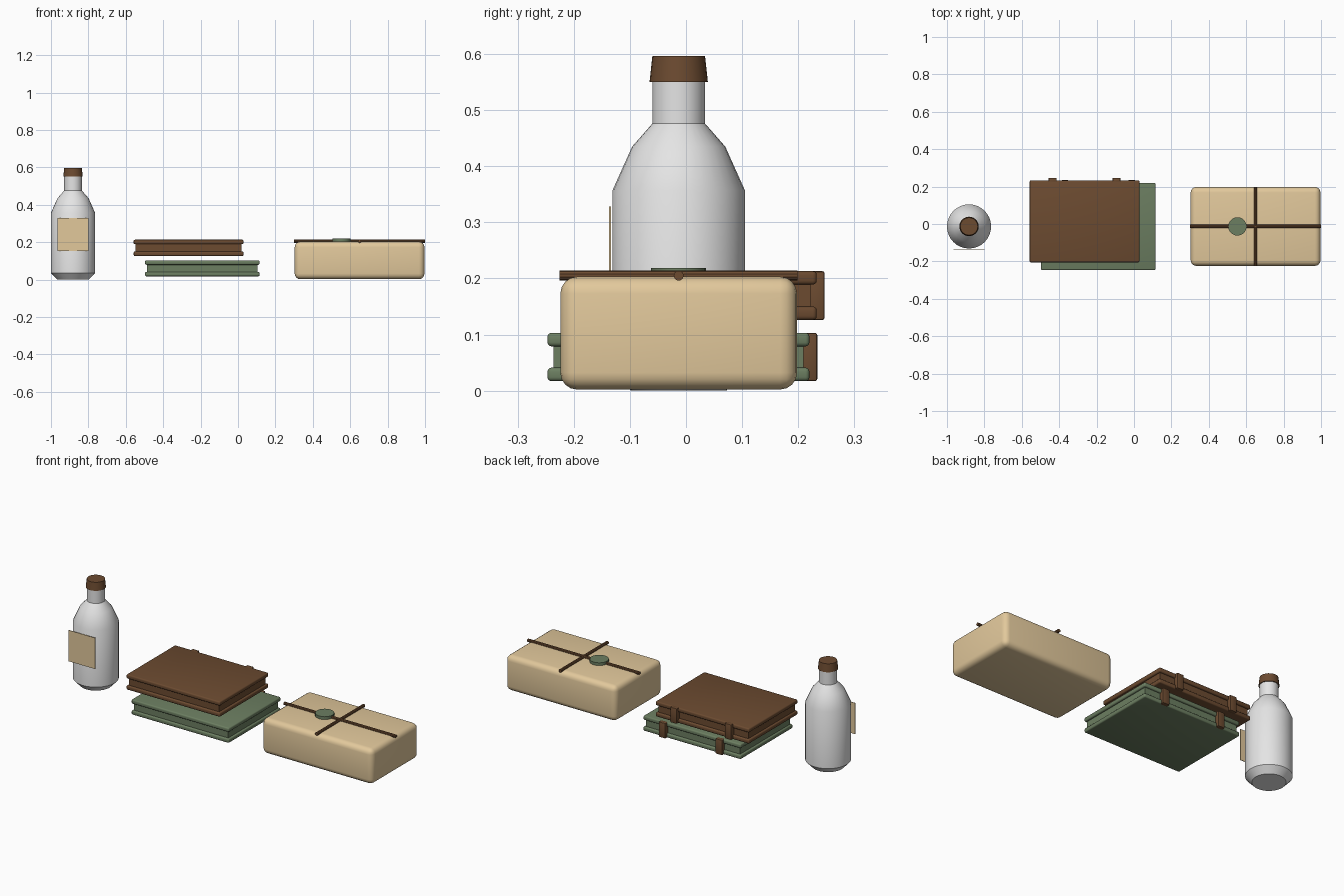
import bpy, bmesh, math
from mathutils import Matrix, Vector

if "Cube" in bpy.data.objects:
    bpy.data.objects.remove(bpy.data.objects["Cube"])


def mat(name, r, g, b):
    m = bpy.data.materials.new(name)
    m.diffuse_color = (r, g, b, 1)
    m.use_nodes = True
    m.node_tree.nodes["Principled BSDF"].inputs["Base Color"].default_value = m.diffuse_color
    return m


TAN = mat("tan paper", 0.76, 0.58, 0.33)
BROWN = mat("brown leather", 0.15, 0.07, 0.03)
GREEN = mat("sage green", 0.15, 0.21, 0.12)
GLASS = mat("pale grey glass", 0.78, 0.78, 0.78)


def finish(bm, name, material):
    bmesh.ops.recalc_face_normals(bm, faces=bm.faces)
    me = bpy.data.meshes.new(name)
    bm.to_mesh(me)
    bm.free()
    me.materials.append(material)
    ob = bpy.data.objects.new(name, me)
    bpy.context.collection.objects.link(ob)
    bpy.ops.object.select_all(action='DESELECT')
    ob.select_set(True)
    bpy.context.view_layer.objects.active = ob
    bpy.ops.object.shade_smooth_by_angle(angle=math.radians(35))
    return ob


def box(name, material, lo, hi, bevel=0, segments=3):
    """Box from corner to corner with rounded edges."""
    lo, hi = Vector(lo), Vector(hi)
    bm = bmesh.new()
    bmesh.ops.create_cube(bm, size=1, matrix=Matrix.Translation((lo + hi) / 2)
                          @ Matrix.Diagonal((*(hi - lo), 1)))
    if bevel:
        bmesh.ops.bevel(bm, geom=bm.edges[:], offset=bevel, segments=segments,
                        profile=0.5, affect='EDGES')
    return finish(bm, name, material)


def lathe(name, material, centre, profile, sides):
    """Closed turned solid from (radius, z) rings."""
    bm = bmesh.new()
    rings = []
    for r, z in profile:
        rings.append([bm.verts.new((centre[0] + r * math.cos(math.tau * i / sides),
                                    centre[1] + r * math.sin(math.tau * i / sides), z))
                      for i in range(sides)])
    for a, b in zip(rings, rings[1:]):
        for i in range(sides):
            j = (i + 1) % sides
            bm.faces.new((a[i], a[j], b[j], b[i]))
    bm.faces.new(rings[0])
    bm.faces.new(rings[-1])
    return finish(bm, name, material)


def rod(name, material, centre, length, radius, axis):
    """Thin cylinder lying along x or y."""
    rot = Matrix.Rotation(math.pi / 2, 4, 'Y' if axis == 'x' else 'X')
    bm = bmesh.new()
    bmesh.ops.create_cone(bm, cap_ends=True, segments=10, radius1=radius, radius2=radius,
                          depth=length, matrix=Matrix.Translation(centre) @ rot)
    return finish(bm, name, material)


# Bottle with stopper and flat label
B = (-0.882, -0.013)
lathe("bottle", GLASS, B, [(0.085, 0.0), (0.118, 0.035), (0.118, 0.357), (0.083, 0.435),
                           (0.047, 0.476), (0.047, 0.555)], 32)
lathe("bottle_stopper", BROWN, B, [(0.052, 0.55), (0.047, 0.596)], 24)
box("bottle_label", TAN, (-0.966, -0.137, 0.152), (-0.800, -0.134, 0.328))


def book(name, material, x0, x1, y0, y1, z0, z1, band_offset):
    """Two cover boards, an inset block and two bands over the back edge."""
    t, inset = 0.024, 0.011
    box(name + "_lower_cover", material, (x0, y0, z0), (x1, y1, z0 + t), 0.007)
    box(name + "_upper_cover", material, (x0, y0, z1 - t), (x1, y1, z1), 0.007)
    box(name + "_page_block", material, (x0 + inset, y0 + inset, z0 + t / 2),
        (x1 - inset, y1 - inset, z1 - t / 2))
    mid = (x0 + x1) / 2
    for side, s in (("left", -1), ("right", 1)):
        c = mid + s * band_offset
        box(f"{name}_{side}_band", BROWN, (c - 0.021, y1 - 0.012, z0),
            (c + 0.021, y1 + 0.014, z1), 0.004, 2)


# Two stacked books
book("green_book", GREEN, -0.497, 0.115, -0.247, 0.220, 0.017, 0.103, 0.178)
book("brown_book", BROWN, -0.558, 0.029, -0.205, 0.233, 0.126, 0.213, 0.171)

# Wrapped parcel with crossed string and seal
box("parcel", TAN, (0.303, -0.224, 0.002), (0.997, 0.198, 0.203), 0.03, 4)
rod("parcel_long_string", BROWN, (0.65, -0.013, 0.205), 0.70, 0.009, 'x')
rod("parcel_short_string", BROWN, (0.65, -0.013, 0.205), 0.424, 0.009, 'y')
lathe("parcel_seal", GREEN, (0.553, -0.013), [(0.049, 0.202), (0.049, 0.219)], 20)
